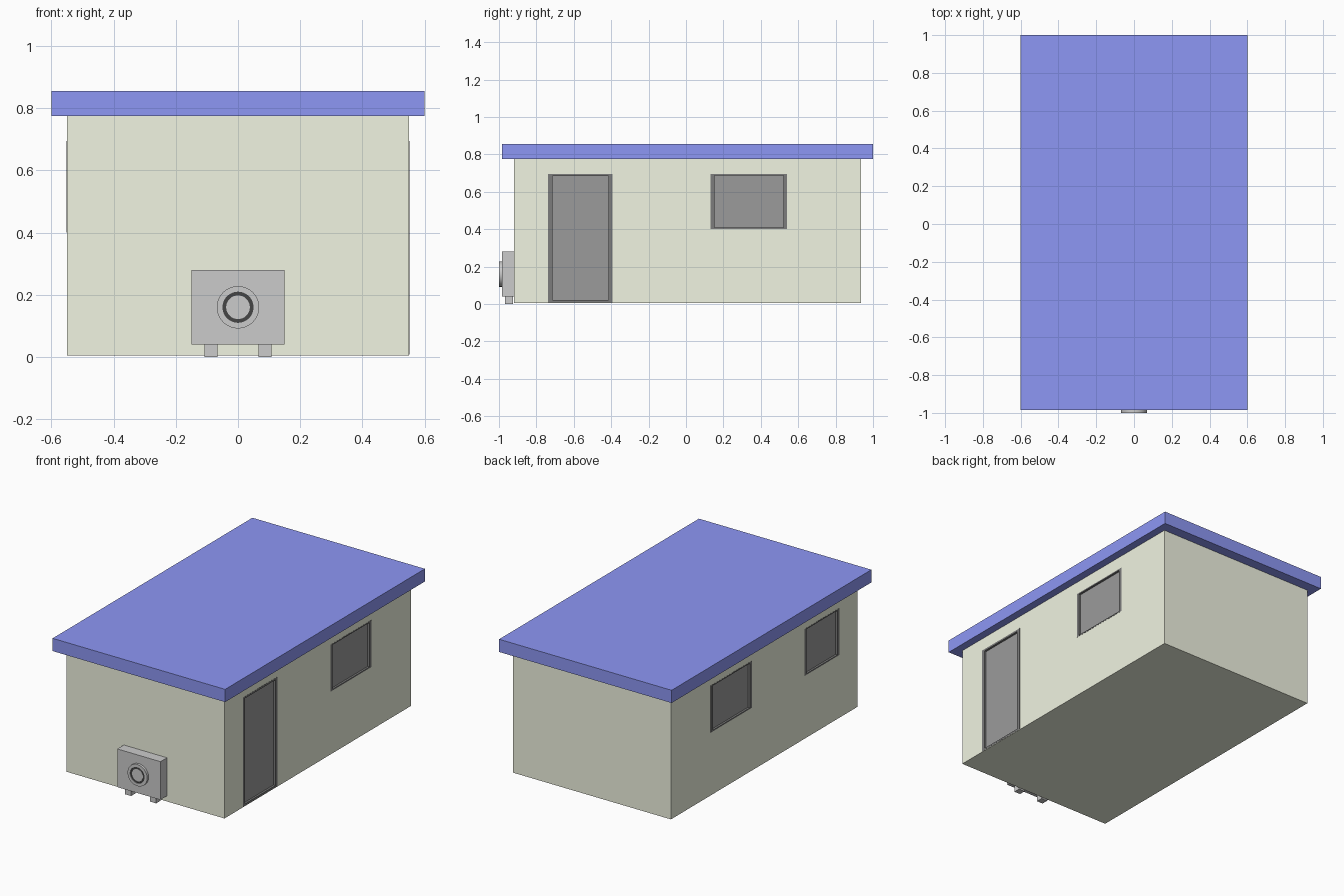
import bpy, bmesh, math
from mathutils import Matrix

if "Cube" in bpy.data.objects:
    bpy.data.objects.remove(bpy.data.objects["Cube"])


def material(name, rgb):
    m = bpy.data.materials.new(name)
    m.diffuse_color = (*rgb, 1)
    m.use_nodes = True
    m.node_tree.nodes["Principled BSDF"].inputs["Base Color"].default_value = m.diffuse_color
    return m


WALL = material("pale_olive", (0.88, 0.91, 0.76))
ROOF = material("blue", (0.27, 0.31, 0.91))
FRAME = material("dark_frame", (0.2, 0.2, 0.2))
PANEL = material("dark_panel", (0.33, 0.33, 0.33))
BLACK = material("black", (0.06, 0.06, 0.06))


def finish(name, bm, mat=None):
    bmesh.ops.recalc_face_normals(bm, faces=bm.faces)
    me = bpy.data.meshes.new(name)
    bm.to_mesh(me)
    bm.free()
    ob = bpy.data.objects.new(name, me)
    bpy.context.collection.objects.link(ob)
    if mat:
        me.materials.append(mat)
    return ob


def add_box(bm, x, y, z):
    size = Matrix.Diagonal((x[1] - x[0], y[1] - y[0], z[1] - z[0], 1))
    centre = Matrix.Translation((sum(x) / 2, sum(y) / 2, sum(z) / 2))
    bmesh.ops.create_cube(bm, size=1, matrix=centre @ size)


def box(name, x, y, z, mat=None):
    bm = bmesh.new()
    add_box(bm, x, y, z)
    return finish(name, bm, mat)


def ring(name, r_in, r_out, y0, y1, mat=None, n=48):
    """Tube (or disc when r_in is 0) about the fan axis."""
    bm = bmesh.new()
    profile = [(r_in, y0), (r_out, y0), (r_out, y1), (r_in, y1)]
    loops = []
    for i in range(n):
        a = 2 * math.pi * i / n
        loops.append([bm.verts.new((r * math.cos(a), y, 0.16 + r * math.sin(a)))
                      for r, y in profile])
    for i in range(n):
        p, q = loops[i], loops[(i + 1) % n]
        for j in range(4):
            k = (j + 1) % 4
            bm.faces.new((p[j], p[k], q[k], q[j]))
    bmesh.ops.remove_doubles(bm, verts=bm.verts, dist=1e-5)
    ob = finish(name, bm, mat)
    bpy.context.view_layer.objects.active = ob
    ob.select_set(True)
    bpy.ops.object.shade_smooth_by_angle()
    ob.select_set(False)


# Main volumes
walls = box("walls", (-0.55, 0.55), (-0.92, 0.935), (0.005, 0.78), WALL)
box("roof", (-0.6, 0.6), (-0.985, 1.0), (0.775, 0.855), ROOF)

# Door and windows: side, y range, z range, frame width at sides and at top/bottom
openings = [
    ("door", 1, (-0.738, -0.392), (0.008, 0.695), 0.023, 0.012),
    ("right_window", 1, (0.132, 0.54), (0.4, 0.695), 0.02, 0.008),
    ("left_rear_window", -1, (0.132, 0.54), (0.4, 0.695), 0.02, 0.008),
    ("left_front_window", -1, (-0.738, -0.392), (0.4, 0.695), 0.02, 0.008),
]
cut = bmesh.new()
for name, s, y, z, fy, fz in openings:
    def xs(a, b):
        return tuple(sorted((s * a, s * b)))
    # Pocket in the wall
    add_box(cut, xs(0.52, 0.6), y, z)
    # Frame flush with the wall
    bm = bmesh.new()
    fx = xs(0.52, 0.551)
    add_box(bm, fx, (y[0], y[0] + fy), z)
    add_box(bm, fx, (y[1] - fy, y[1]), z)
    inner = (y[0] + fy, y[1] - fy)
    add_box(bm, fx, inner, (z[0], z[0] + fz))
    add_box(bm, fx, inner, (z[1] - fz, z[1]))
    finish(name + "_frame", bm, FRAME)
    # Recessed panel
    box(name + "_panel", xs(0.52, 0.538), inner, (z[0] + fz, z[1] - fz), PANEL)

cutter = finish("opening_cutter", cut)
cutter.hide_render = True
cutter.hide_viewport = True
mod = walls.modifiers.new("openings", "BOOLEAN")
mod.operation = "DIFFERENCE"
mod.solver = "EXACT"
mod.object = cutter

# Outdoor cooling unit
box("cooler_body", (-0.15, 0.15), (-0.985, -0.917), (0.04, 0.28))
for side, x in (("left", -0.087), ("right", 0.087)):
    box(f"cooler_foot_{side}", (x - 0.021, x + 0.021), (-0.968, -0.926), (0, 0.042))
ring("fan_housing", 0.05, 0.068, -1.0, -0.98)
ring("fan_groove", 0.038, 0.05, -0.996, -0.98, BLACK)
ring("fan_hub", 0, 0.038, -0.998, -0.98)
